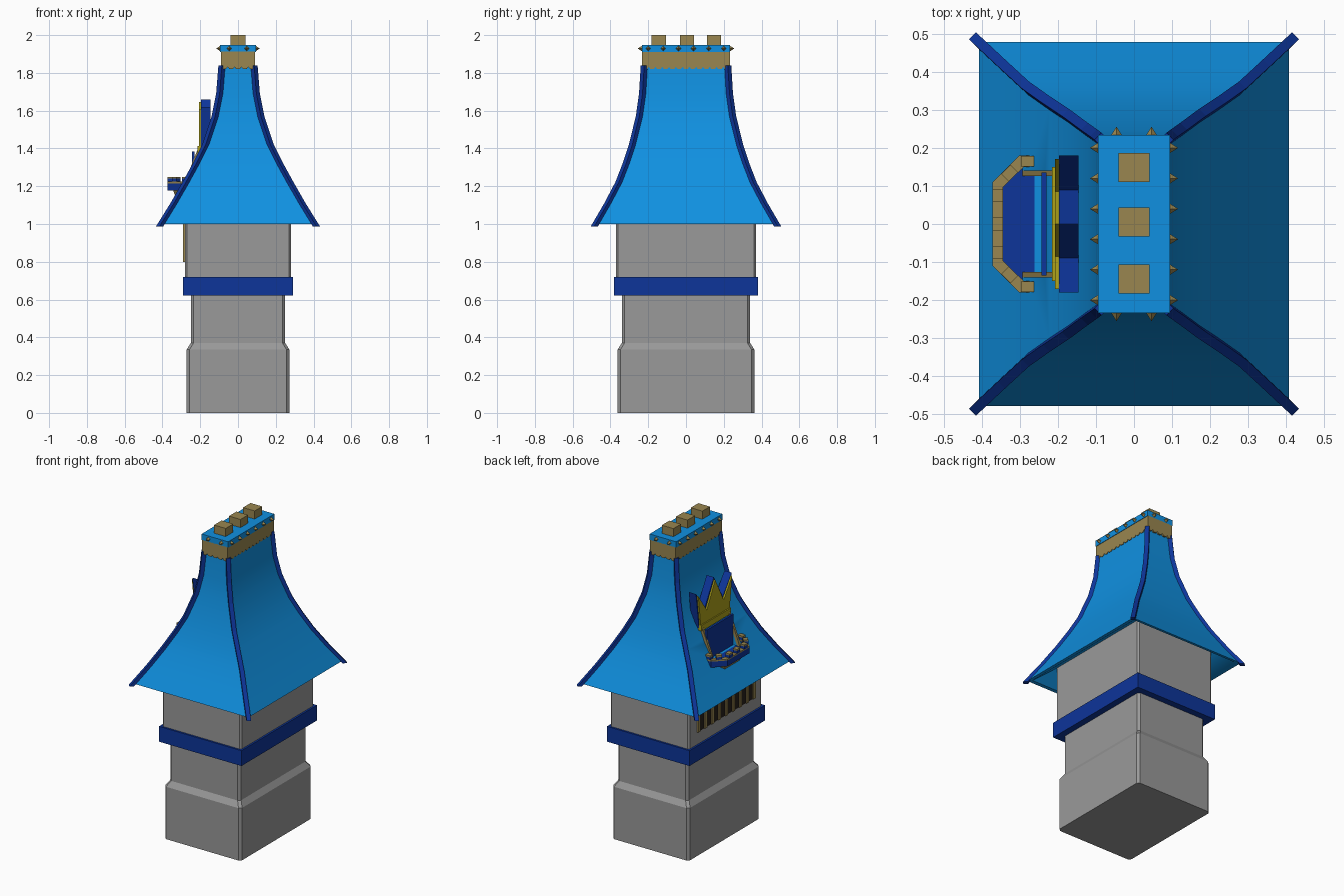
import bpy, bmesh, math
from mathutils import Matrix, Vector

if "Cube" in bpy.data.objects:
    bpy.data.objects.remove(bpy.data.objects["Cube"])


def material(name, *rgb):
    m = bpy.data.materials.new(name)
    m.use_nodes = True
    m.diffuse_color = (*rgb, 1)
    bsdf = next(n for n in m.node_tree.nodes if n.type == 'BSDF_PRINCIPLED')
    bsdf.inputs["Base Color"].default_value = (*rgb, 1)
    return m


SKY = material("sky blue", 0.005, 0.28, 0.75)
ROYAL = material("royal blue", 0.004, 0.035, 0.32)
STONE = material("grey stone", 0.32, 0.32, 0.32)
TAN = material("tan brass", 0.32, 0.24, 0.08)
GOLD = material("yellow gold", 0.42, 0.36, 0.01)
DARK = material("dark opening", 0.02, 0.015, 0.01)


def finish(name, bm, mat):
    bmesh.ops.recalc_face_normals(bm, faces=bm.faces[:])
    me = bpy.data.meshes.new(name)
    bm.to_mesh(me)
    bm.free()
    me.materials.append(mat)
    ob = bpy.data.objects.new(name, me)
    bpy.context.collection.objects.link(ob)
    return ob


def loft(name, rings, mat):
    """Skin a list of equal closed rings and cap both ends."""
    bm = bmesh.new()
    rows = [[bm.verts.new(p) for p in r] for r in rings]
    n = len(rows[0])
    for a, b in zip(rows, rows[1:]):
        for i in range(n):
            j = (i + 1) % n
            bm.faces.new((a[i], a[j], b[j], b[i]))
    bm.faces.new(rows[0])
    bm.faces.new(rows[-1])
    return finish(name, bm, mat)


def box(name, x, y, z, mat):
    ring = lambda h: [(x[0], y[0], h), (x[1], y[0], h), (x[1], y[1], h), (x[0], y[1], h)]
    return loft(name, [ring(z[0]), ring(z[1])], mat)


def rect(hx, hy, z, c=0):
    """Rectangle ring, with cut corners when c is given."""
    if not c:
        return [(-hx, -hy, z), (hx, -hy, z), (hx, hy, z), (-hx, hy, z)]
    q = [(hx, hy - c), (hx - c, hy)]
    half = q + [(-x, y) for x, y in reversed(q)]
    return [(x, y, z) for x, y in half + [(-x, -y) for x, y in half]]


def smooth(ob):
    bpy.ops.object.select_all(action='DESELECT')
    ob.select_set(True)
    bpy.context.view_layer.objects.active = ob
    bpy.ops.object.shade_smooth_by_angle(angle=math.radians(30))


# Stone shaft and band
C = 0.015
loft("lower_shaft", [rect(.272, .362, 0, C), rect(.272, .362, .335, C),
                     rect(.25, .34, .37, C), rect(.25, .34, .65, C)], STONE)
loft("upper_shaft", [rect(.28, .37, .66, .01), rect(.28, .37, 1.1, .01)], STONE)
box("shaft_band", (-.292, .292), (-.382, .382), (.622, .72), ROYAL)

# Flared roof, as half width, half depth, height
profile = [(.408, .478, 1.0), (.34, .415, 1.11), (.277, .357, 1.22), (.222, .318, 1.32),
           (.172, .285, 1.42), (.122, .248, 1.57), (.098, .231, 1.69), (.086, .222, 1.84)]
under = [(.27, .36, 1.09), (.385, .458, 1.003)]
roof = loft("roof", [rect(*p) for p in under + profile], SKY)

# Window recess cut into the roof
cutter = box("recess_cutter", (-.6, -.235), (-.13, .13), (1.19, 1.385), ROYAL)
cutter.hide_render = True
cut = roof.modifiers.new("recess", 'BOOLEAN')
cut.operation, cut.solver, cut.object = 'DIFFERENCE', 'EXACT', cutter
bpy.ops.object.select_all(action='DESELECT')
bpy.context.view_layer.objects.active = roof
roof.select_set(True)
bpy.ops.object.modifier_apply(modifier="recess")
bpy.data.objects.remove(cutter)
smooth(roof)
box("window_back", (-.243, -.23), (-.135, .135), (1.18, 1.385), ROYAL)

# Hip ridges on the four roof corners
for sx in (-1, 1):
    for sy in (-1, 1):
        out = Vector((sx, sy, 0)).normalized()
        side = Vector((-out.y, out.x, 0)) * .013
        rings = []
        for x, y, z in [(.416, .486, .988)] + profile[1:]:
            p = Vector((sx * x, sy * y, z))
            rings.append([p + out * .012 - side, p + out * .012 + side,
                          p - out * .016 + side, p - out * .016 - side])
        loft("hip_ridge", rings, ROYAL)


# Brass collar with scalloped lower edge
def collar_side(half, offset, count, along_x):
    w = 2 * half / count
    edge = []
    for i in range(count):
        a = -half + i * w
        edge += [(a, 1.832), (a + w * .25, 1.82), (a + w * .75, 1.82)]
    edge += [(half, 1.832), (half, 1.912), (-half, 1.912)]
    rings = []
    for d in (offset - .006, offset + .006):
        rings.append([(a, d, z) if along_x else (d, a, z) for a, z in edge])
    loft("collar_side", rings, TAN)


for s in (-1, 1):
    collar_side(.091, s * .228, 5, True)
    collar_side(.233, s * .085, 13, False)
box("collar_core", (-.088, .088), (-.23, .23), (1.835, 1.912), TAN)

# Cap slab, chimney blocks and studs
box("cap_slab", (-.094, .094), (-.234, .234), (1.91, 1.948), SKY)
for y in (-.145, .005, .148):
    box("chimney_block", (-.041, .041), (y - .038, y + .038), (1.945, 2.0), TAN)


def stud(x, y, angle):
    bm = bmesh.new()
    m = (Matrix.Translation((x, y, 1.929)) @ Matrix.Rotation(angle, 4, 'Z')
         @ Matrix.Rotation(math.pi / 2, 4, 'Y'))
    bmesh.ops.create_cone(bm, cap_ends=True, segments=4, radius1=.015, radius2=0,
                          depth=.024, matrix=m)
    finish("cap_stud", bm, TAN)


for s in (-1, 1):
    turn = 0 if s > 0 else math.pi
    for i in range(6):
        stud(s * .104, -.2 + .08 * i, turn)
    for x in (-.046, .046):
        stud(x, s * .244, s * math.pi / 2)


# Crown shaped gable over the window
def crown(name, x0, x1, k, dz, mat):
    right = [(.15, 1.39), (.18, 1.62), (.09, 1.5)]
    outline = right + [(0, 1.66)] + [(-y, z) for y, z in reversed(right)]
    loft(name, [[(x, y * k, z + dz) for y, z in outline] for x in (x0, x1)], mat)


crown("crown_back", -.197, -.146, 1, 0, ROYAL)
crown("crown_face", -.207, -.196, .95, -.015, GOLD)
box("crown_band", (-.215, -.19), (-.15, .15), (1.375, 1.412), GOLD)

# Window posts following the roof slope
for s in (-1, 1):
    ring = lambda x, z: [(x - .008, s * .126, z), (x + .012, s * .126, z),
                         (x + .012, s * .141, z), (x - .008, s * .141, z)]
    loft("window_post", [ring(-.29, 1.18), ring(-.208, 1.39)], TAN)

# Balcony
outer = [(-.262, .18), (-.302, .18), (-.372, .11)]
inner = [(-.262, .15), (-.29, .15), (-.344, .097)]
mirror = lambda pts: pts + [(x, -y) for x, y in reversed(pts)]
outer, inner = mirror(outer), mirror(inner)


def parapet(name, z0, z1, mat):
    loft(name, [[(*o, z0), (*o, z1), (*i, z1), (*i, z0)] for o, i in zip(outer, inner)], mat)


parapet("balcony_wall", 1.18, 1.215, ROYAL)
parapet("balcony_rail", 1.215, 1.224, TAN)
loft("balcony_floor", [[(x, y, z) for x, y in outer] for z in (1.178, 1.192)], ROYAL)
loft("balcony_corbel", [[(x, y, 1.18) for x, y in inner],
                        [(x * .4 - .19, y * .75, 1.135) for x, y in inner]], TAN)


def merlon(x, y, angle):
    turn = Matrix.Translation((x, y, 0)) @ Matrix.Rotation(angle, 4, 'Z')
    for name, z0, z1, mat in (("merlon", 1.22, 1.24, ROYAL), ("merlon_top", 1.24, 1.25, TAN)):
        ob = box(name, (-.014, .014), (-.017, .017), (z0, z1), mat)
        ob.data.transform(turn)


for y in (-.075, 0, .075):
    merlon(-.358, y, 0)
for s in (-1, 1):
    merlon(-.327, s * .134, -s * math.pi / 4)
    merlon(-.28, s * .165, math.pi / 2)

# Barred opening under the eave
box("grille_opening", (-.284, -.27), (-.29, .29), (.8, 1.0), DARK)
for i in range(9):
    y = -.28 + .07 * i
    box("grille_bar", (-.291, -.28), (y - .011, y + .011), (.8, 1.0), TAN)
